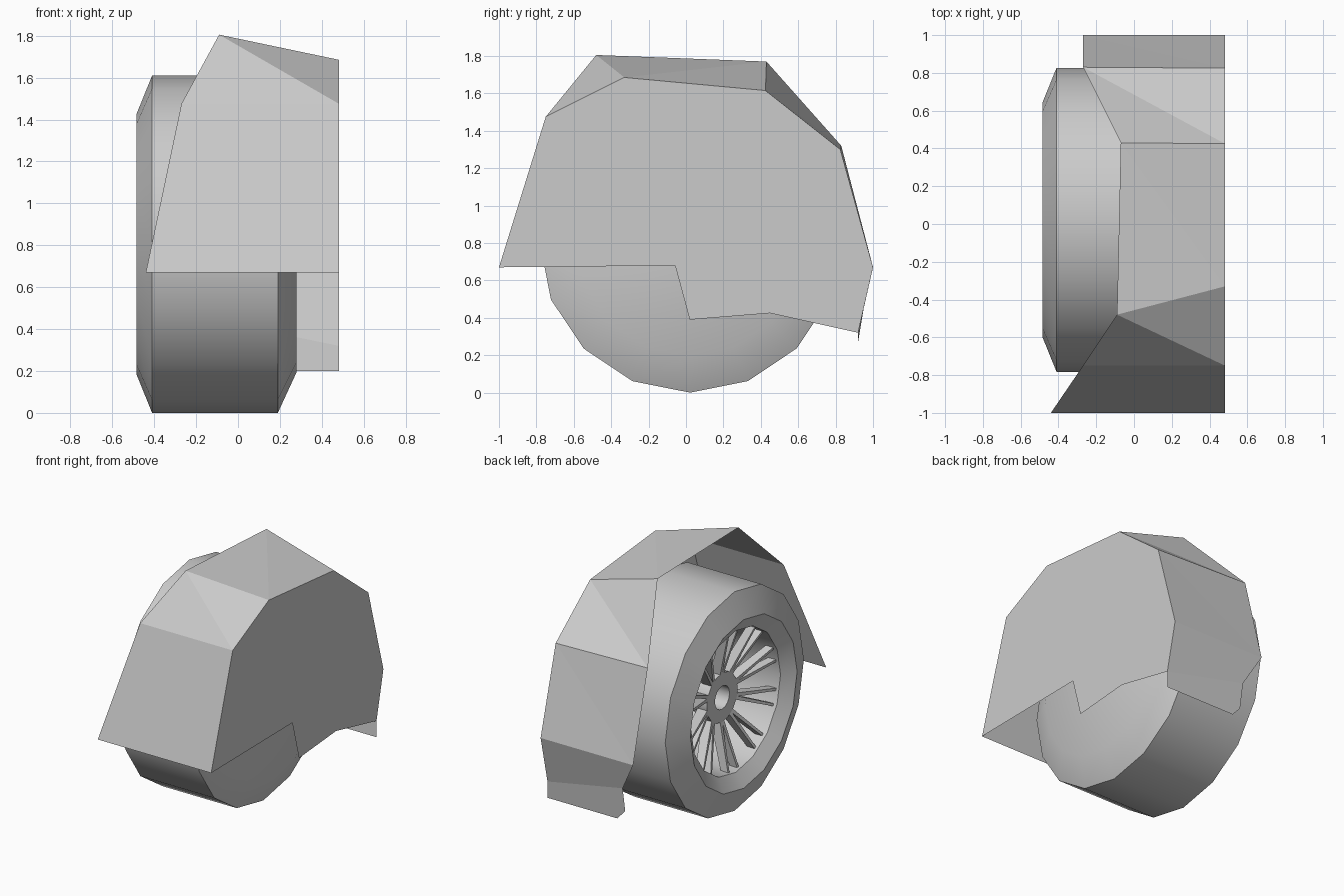
import bpy, bmesh
from math import sin, cos, pi, radians
from mathutils import Vector

if "Cube" in bpy.data.objects:
    bpy.data.objects.remove(bpy.data.objects["Cube"])

AXLE_Y, AXLE_Z = 0.022, 0.805

grey = bpy.data.materials.new("plain_grey")
grey.use_nodes = True
colour = (0.6, 0.6, 0.6, 1)
grey.diffuse_color = colour
grey.node_tree.nodes["Principled BSDF"].inputs["Base Color"].default_value = colour


def finish(name, bm, smooth=False):
    mesh = bpy.data.meshes.new(name)
    bm.to_mesh(mesh)
    bm.free()
    obj = bpy.data.objects.new(name, mesh)
    bpy.context.collection.objects.link(obj)
    mesh.materials.append(grey)
    if smooth:
        bpy.ops.object.select_all(action="DESELECT")
        obj.select_set(True)
        bpy.context.view_layer.objects.active = obj
        bpy.ops.object.shade_smooth_by_angle(angle=radians(30))
    return obj


def on_wheel(x, r, a):
    return Vector((x, AXLE_Y + r * sin(a), AXLE_Z - r * cos(a)))


def lathe(name, profile, sides=16, cap=False, closed=False):
    """Revolve (x, radius) points round the axle."""
    bm = bmesh.new()
    rings = [[bm.verts.new(on_wheel(x, r, 2 * pi * i / sides)) for i in range(sides)]
             for x, r in profile]
    pairs = list(zip(rings, rings[1:]))
    if closed:
        pairs.append((rings[-1], rings[0]))
    for a, b in pairs:
        for i in range(sides):
            j = (i + 1) % sides
            bm.faces.new((a[i], a[j], b[j], b[i]))
    if cap:
        bm.faces.new(rings[-1])
    bmesh.ops.recalc_face_normals(bm, faces=bm.faces)
    return finish(name, bm, True)


# Tyre with bevelled shoulders and a closed inner side
lathe("tyre", [(-0.485, 0.62), (-0.41, 0.805), (0.19, 0.805), (0.28, 0.61)], cap=True)

# Rim lip and barrel, facing inward
rim = lathe("rim", [(-0.485, 0.62), (-0.42, 0.52), (-0.1, 0.5), (0.27, 0.46)])
rim.data.flip_normals()

# Hub with a centre bore
lathe("hub", [(-0.31, 0.085), (-0.31, 0.18), (-0.2, 0.18), (-0.2, 0.085)], closed=True)

# Paired spokes fanning out from the hub to the rim
bm = bmesh.new()
PAIRS = 10
for k in range(PAIRS):
    for side in (-1, 1):
        middle = 2 * pi * k / PAIRS
        ends = []
        for x, r, spread, depth, half in ((-0.305, 0.16, 3, 0.08, 0.013),
                                          (-0.40, 0.51, 6, 0.06, 0.009)):
            a = middle + side * radians(spread)
            across = Vector((0, cos(a), sin(a))) * half
            p = on_wheel(x, r, a)
            back = Vector((depth, 0, 0))
            ends.append([bm.verts.new(v) for v in
                         (p - across, p + across, p + across + back, p - across + back)])
        inner, outer = ends
        for i in range(4):
            j = (i + 1) % 4
            bm.faces.new((inner[i], inner[j], outer[j], outer[i]))
        bm.faces.new(inner)
        bm.faces.new(outer)
bmesh.ops.recalc_face_normals(bm, faces=bm.faces)
finish("spokes", bm)

# Arch: open outer edge paired with the flat side panel edge, front to back
WALL = 0.482
open_edge = [(-0.44, -1, 0.67), (-0.27, -0.75, 1.475), (-0.09, -0.48, 1.805),
             (-0.07, 0.43, 1.77), (-0.27, 0.83, 1.32), (-0.27, 1, 0.67),
             (-0.15, 0.95, 0.45)]
wall_edge = [(-1, 0.67), (-0.75, 1.475), (-0.33, 1.685), (0.425, 1.615),
             (0.825, 1.3), (1, 0.67), (0.92, 0.32)]
notch = [(0.45, 0.425), (0.02, 0.39), (0.02, 0.68)]

bm = bmesh.new()
outer = [bm.verts.new(p) for p in open_edge]
wall = [bm.verts.new((WALL, y, z)) for y, z in wall_edge]
for i in range(len(outer) - 1):
    bm.faces.new((outer[i], outer[i + 1], wall[i]))
    bm.faces.new((outer[i + 1], wall[i + 1], wall[i]))

# Rear flap hanging straight down with a clipped corner
flap = [bm.verts.new((x, 0.92, z)) for x, z in ((WALL, 0.2), (-0.085, 0.2), (-0.15, 0.27))]
bm.faces.new([outer[-1], wall[-1]] + flap)
finish("wheel_arch", bm)

# Flat side panel with the stepped lower edge
bm = bmesh.new()
panel = [bm.verts.new((WALL, y, z)) for y, z in wall_edge + notch]
bm.faces.new(panel)
bmesh.ops.triangulate(bm, faces=bm.faces)
for f in bm.faces:
    f.normal_update()
    if f.normal.x < 0:
        f.normal_flip()
finish("side_panel", bm)
